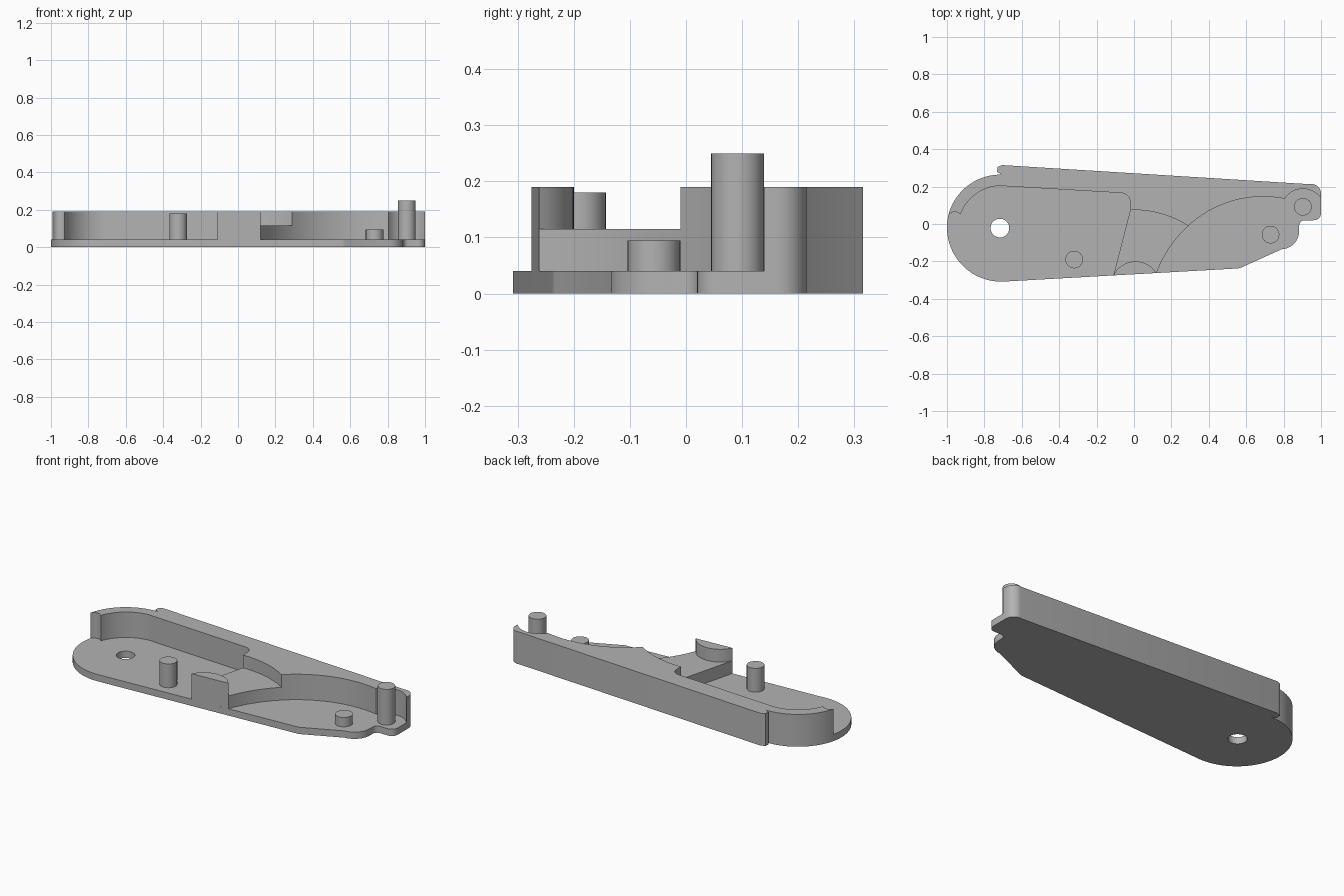
import bpy, bmesh, math
from mathutils import Vector

cube = bpy.data.objects.get("Cube")
if cube:
    bpy.data.objects.remove(cube, do_unlink=True)

grey = bpy.data.materials.new("plain_grey")
grey.use_nodes = True
colour = (0.45, 0.45, 0.45, 1)
grey.diffuse_color = colour
grey.node_tree.nodes["Principled BSDF"].inputs["Base Color"].default_value = colour


def arc(a, b, c, steps=16):
    """Points along the circle from a through b to c."""
    (ax, ay), (bx, by), (cx, cy) = a, b, c
    d = 2 * (ax * (by - cy) + bx * (cy - ay) + cx * (ay - by))
    sa, sb, sc = ax * ax + ay * ay, bx * bx + by * by, cx * cx + cy * cy
    ox = (sa * (by - cy) + sb * (cy - ay) + sc * (ay - by)) / d
    oy = (sa * (cx - bx) + sb * (ax - cx) + sc * (bx - ax)) / d
    r = math.hypot(ax - ox, ay - oy)
    t0 = math.atan2(ay - oy, ax - ox)
    tb = (math.atan2(by - oy, bx - ox) - t0) % math.tau
    sweep = (math.atan2(cy - oy, cx - ox) - t0) % math.tau
    if tb > sweep:
        sweep -= math.tau
    return [(ox + r * math.cos(t0 + sweep * i / steps),
             oy + r * math.sin(t0 + sweep * i / steps)) for i in range(steps + 1)]


def smooth(obj):
    bpy.ops.object.select_all(action='DESELECT')
    obj.select_set(True)
    bpy.context.view_layer.objects.active = obj
    bpy.ops.object.shade_smooth_by_angle(angle=math.radians(30))


def slab(name, outline, z0, z1):
    """Extrude a plan outline between two heights."""
    points = []
    for p in outline:
        if not points or math.dist(p, points[-1]) > 0.0005:
            points.append(p)
    if math.dist(points[0], points[-1]) < 0.0005:
        points.pop()
    bm = bmesh.new()
    face = bm.faces.new([bm.verts.new((x, y, z0)) for x, y in points])
    grown = bmesh.ops.extrude_face_region(bm, geom=[face], use_keep_orig=True)
    top = [v for v in grown["geom"] if isinstance(v, bmesh.types.BMVert)]
    bmesh.ops.translate(bm, verts=top, vec=Vector((0, 0, z1 - z0)))
    bmesh.ops.recalc_face_normals(bm, faces=bm.faces)
    mesh = bpy.data.meshes.new(name)
    bm.to_mesh(mesh)
    bm.free()
    mesh.materials.append(grey)
    obj = bpy.data.objects.new(name, mesh)
    bpy.context.collection.objects.link(obj)
    smooth(obj)
    return obj


def peg(name, x, y, z0, z1, r=0.047):
    bpy.ops.mesh.primitive_cylinder_add(vertices=40, radius=r, depth=z1 - z0,
                                        location=(x, y, (z0 + z1) / 2))
    obj = bpy.context.object
    obj.name = name
    obj.data.materials.append(grey)
    smooth(obj)
    return obj


FLOOR, STEP, RIM = 0.04, 0.115, 0.19

# Shared stretches of the outline
back_edge = arc((-0.71, 0.263), (-0.735, 0.29), (-0.705, 0.315), 3)[1:]
back_edge[0:0] = [(-0.705, 0.263)]
right_corner = arc((0.935, 0.213), (0.98, 0.203), (1.0, 0.16), 8)
left_low, left_mid = (-0.70, -0.308), (-1.0, -0.022)
rim_start, rim_end = (-0.993, 0.045), (-0.71, 0.264)

# Base plate with a pivot hole
plate_outline = (arc(left_low, left_mid, rim_start, 28)
                 + arc(rim_start, (-0.917, 0.18), rim_end, 20)
                 + back_edge + right_corner
                 + arc((1.0, 0.06), (0.99, 0.032), (0.96, 0.02), 6)
                 + arc((0.905, 0.02), (0.89, 0.01), (0.883, -0.01), 4)
                 + arc((0.883, -0.04), (0.856, -0.105), (0.79, -0.135), 10)
                 + arc((0.575, -0.232), (0.565, -0.236), (0.55, -0.238), 3))
plate = slab("base_plate", plate_outline, 0, FLOOR)
cutter = peg("hole_cutter", -0.717, -0.022, -0.1, 0.1, 0.05)
cutter.hide_render = True
cut = plate.modifiers.new("pivot_hole", 'BOOLEAN')
cut.object = cutter
cut.solver = 'EXACT'
bpy.context.view_layer.objects.active = plate
bpy.ops.object.modifier_apply(modifier=cut.name)
bpy.data.objects.remove(cutter, do_unlink=True)
smooth(plate)

# Tall back wall, its inner side scooped by arcs
step_back = arc((0.29, -0.01), (0.14, 0.056), (-0.02, 0.075))
wall_outline = (arc(rim_start, (-0.917, 0.18), rim_end, 20)
                + back_edge + right_corner + [(1.0, 0.14)]
                + arc((0.99, 0.15), (0.91, 0.188), (0.805, 0.135), 12)
                + arc((0.805, 0.135), (0.565, 0.133), (0.29, -0.01), 24)
                + step_back
                + arc((-0.02, 0.115), (-0.033, 0.15), (-0.07, 0.166), 8)
                + arc((-0.715, 0.204), (-0.85, 0.157), (-0.928, 0.05), 20)
                + arc((-0.928, 0.05), (-0.96, 0.065), rim_start, 6))
slab("back_wall", wall_outline, FLOOR, RIM)

# Middle step, and the raised block on its front edge
block_left, block_right = (-0.11, -0.275), (0.12, -0.262)
step_outline = (step_back + [block_left]
                + arc(block_right, (0.19, -0.127), (0.29, -0.01)))
slab("middle_step", step_outline, FLOOR, STEP)
slab("front_block", arc(block_left, (0.0, -0.2), block_right), STEP, RIM)

# Upright pegs
peg("left_peg", -0.32, -0.19, FLOOR, 0.18)
peg("short_peg", 0.73, -0.057, FLOOR, 0.095)
peg("tall_peg", 0.903, 0.092, FLOOR, 0.25)
